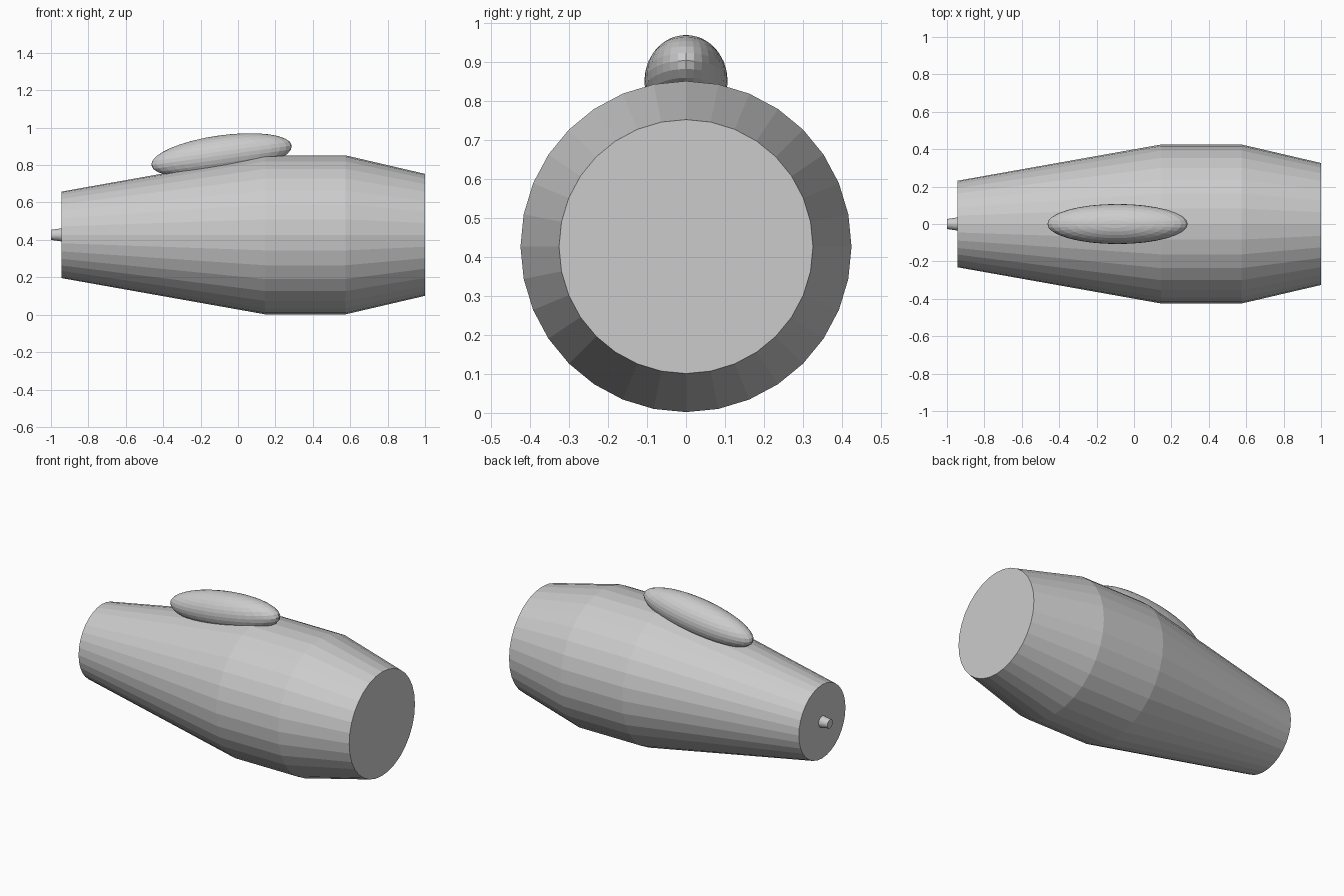
import bpy, bmesh, math
from mathutils import Matrix

cube = bpy.data.objects.get("Cube")
if cube:
    bpy.data.objects.remove(cube, do_unlink=True)

AXIS_Z = 0.427

grey = bpy.data.materials.new("light grey")
grey.use_nodes = True
grey.diffuse_color = (0.6, 0.6, 0.6, 1)
grey.node_tree.nodes["Principled BSDF"].inputs["Base Color"].default_value = grey.diffuse_color


def finish(name, bm):
    bmesh.ops.recalc_face_normals(bm, faces=bm.faces)
    mesh = bpy.data.meshes.new(name)
    bm.to_mesh(mesh)
    bm.free()
    mesh.materials.append(grey)
    obj = bpy.data.objects.new(name, mesh)
    bpy.context.collection.objects.link(obj)
    return obj


def lathe_x(name, profile, sides):
    """Closed solid of revolution about the long axis; profile is (x, radius)."""
    bm = bmesh.new()
    rings = []
    for x, r in profile:
        angles = [2 * math.pi * i / sides for i in range(sides)]
        rings.append([bm.verts.new((x, r * math.sin(a), AXIS_Z + r * math.cos(a)))
                      for a in angles])
    for a, b in zip(rings, rings[1:]):
        for i in range(sides):
            j = (i + 1) % sides
            bm.faces.new((a[i], a[j], b[j], b[i]))
    bm.faces.new(rings[0])
    bm.faces.new(rings[-1])
    return finish(name, bm)


# Tapered hull and the small spigot at its narrow end
lathe_x("hull", [(-0.945, 0.231), (0.145, 0.425), (0.575, 0.425), (1.0, 0.326)], 32)
lathe_x("tail_spigot", [(-1.0, 0.027), (-0.93, 0.037)], 32)

# Tilted ellipsoid canopy half sunk into the top
bm = bmesh.new()
bmesh.ops.create_uvsphere(bm, u_segments=32, v_segments=16, radius=1)
bmesh.ops.transform(bm, verts=bm.verts, matrix=(
    Matrix.Translation((-0.088, 0, 0.852))
    @ Matrix.Rotation(math.radians(-8), 4, 'Y')
    @ Matrix.Diagonal((0.379, 0.107, 0.107, 1))))
finish("canopy", bm)
